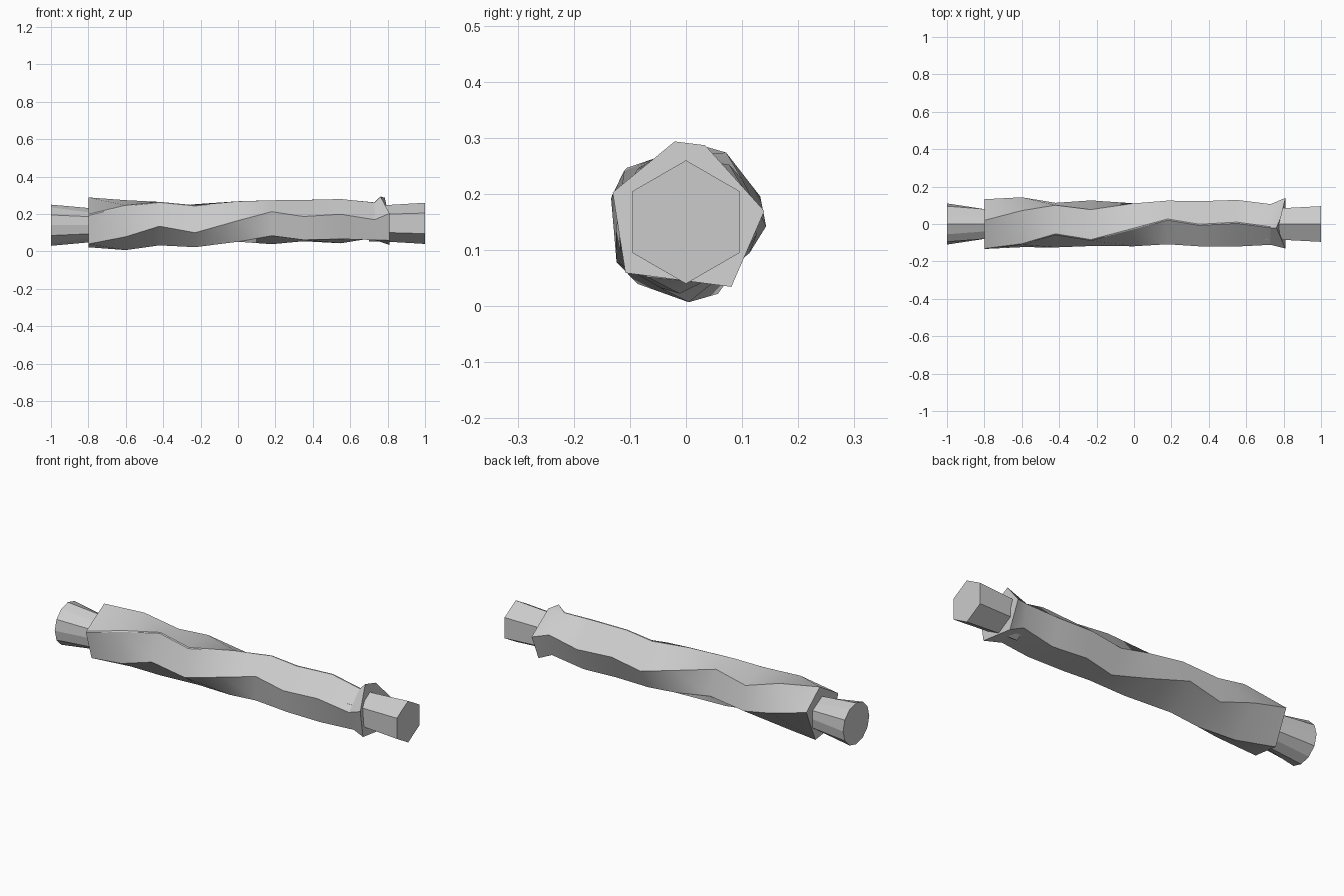
import bpy, math

cube = bpy.data.objects.get("Cube")
if cube:
    bpy.data.objects.remove(cube, do_unlink=True)

grey = bpy.data.materials.new("light grey")
grey.use_nodes = True
grey.diffuse_color = (0.6, 0.6, 0.6, 1)
grey.node_tree.nodes["Principled BSDF"].inputs["Base Color"].default_value = (0.6, 0.6, 0.6, 1)


def polar(x, deg, r, zc):
    a = math.radians(deg)
    return (x, r * math.cos(a), zc + r * math.sin(a))


def loft(name, rings):
    """Skin a row of equal-sized rings running along +x and cap both ends."""
    n = len(rings[0])
    verts = [p for ring in rings for p in ring]
    faces = []
    for k in range(len(rings) - 1):
        for i in range(n):
            a, b = k * n + i, k * n + (i + 1) % n
            faces.append((a, b, b + n, a + n))
    faces.append(tuple(reversed(range(n))))
    last = (len(rings) - 1) * n
    faces.append(tuple(range(last, last + n)))
    mesh = bpy.data.meshes.new(name)
    mesh.from_pydata(verts, [], faces)
    mesh.materials.append(grey)
    obj = bpy.data.objects.new(name, mesh)
    bpy.context.collection.objects.link(obj)
    return obj


# Twisted five-ridged body: position, turn of the front ridge, radius
stations = [(-0.8, 232, 0.14), (-0.6, 210, 0.143), (-0.42, 187, 0.126),
            (-0.23, 203, 0.128), (0, 173, 0.12), (0.18, 150, 0.125),
            (0.35, 163, 0.125), (0.55, 158, 0.13), (0.73, 170, 0.113),
            (0.81, 158, 0.141)]
rings = []
for x, turn, r in stations:
    end = x > 0.8
    split = 11 if end else 1.5          # top ridge forks into a chipped rim
    ring = [polar(x, turn + off, r, 0.15) for off in (0, 62, 147, 210)]
    ring.append(polar(0.785 if end else x, turn - 71 - split, r, 0.15))
    ring.append(polar(0.762 if end else x, turn - 71 + split, r + 0.004 * end, 0.15))
    rings.append(ring)
body = loft("twisted_body", rings)

bpy.ops.object.select_all(action="DESELECT")
body.select_set(True)
bpy.context.view_layer.objects.active = body
bpy.ops.object.shade_smooth_by_angle(angle=math.radians(30))

# Right-hand-side stub in the view of +x: plain flared hexagon
loft("left_end_stub", [[polar(x, 90 + 60 * i, r, 0.15) for i in range(6)]
                       for x, r in ((0.7, 0.096), (0.8, 0.098), (1, 0.11))])

# Opposite stub: hexagon opening to a rounder end
rings = []
for x, r, mid in ((-1, 0.11, 1), (-0.8, 0.092, 0.866), (-0.7, 0.088, 0.866)):
    rings.append([polar(x, 90 + 30 * i, r * (mid if i % 2 else 1), 0.14) for i in range(12)])
loft("right_end_stub", rings)
